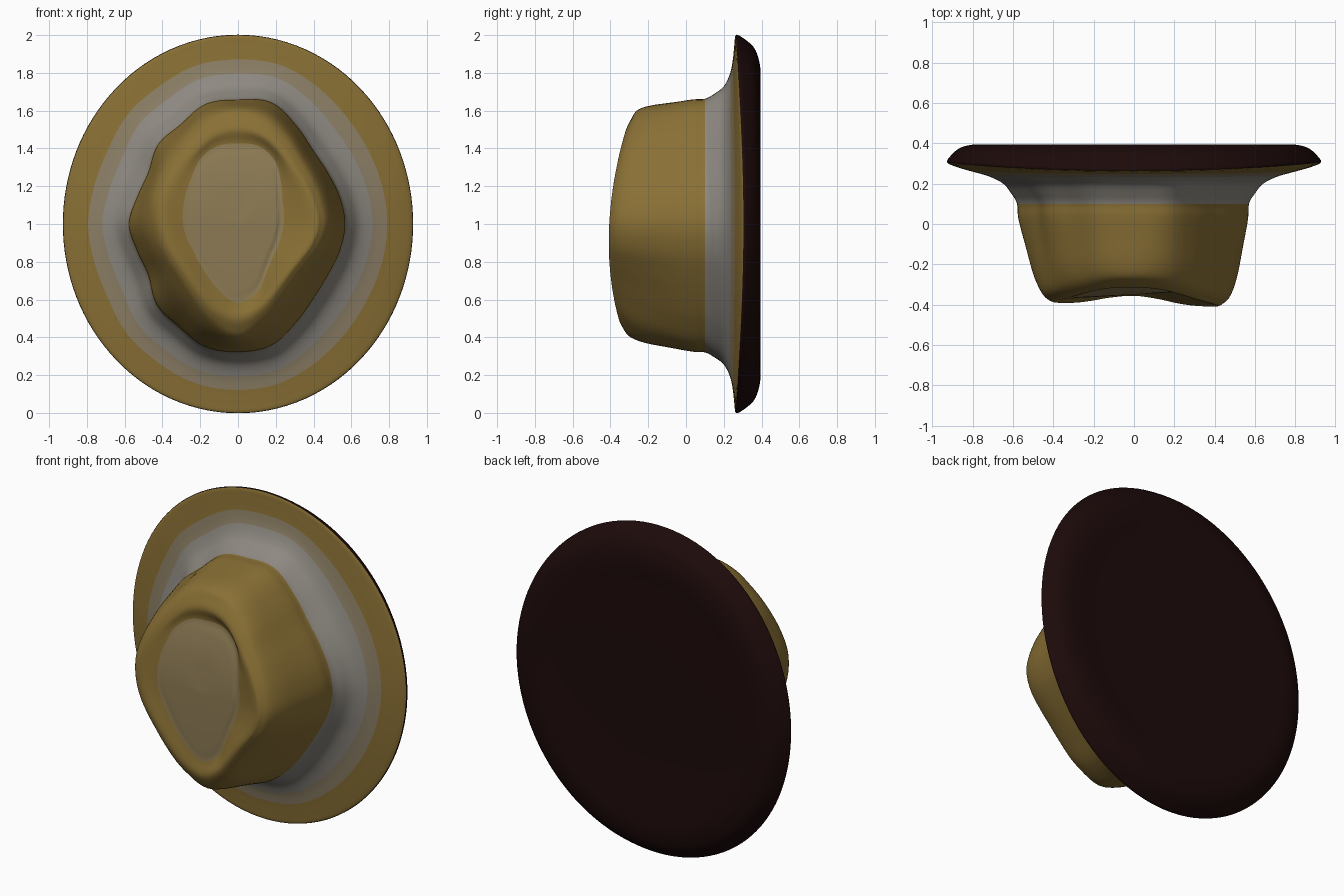
import bpy, bmesh, math
from math import sin, cos, pi

if "Cube" in bpy.data.objects:
    bpy.data.objects.remove(bpy.data.objects["Cube"])

N, SUB = 120, 5

# Outline radii every 15 degrees, seen from the front, starting at +x
BASE = [.57, .56, .55, .56, .61, .67, .66, .66, .61, .60, .55, .555,
        .58, .555, .55, .61, .63, .675, .68, .67, .61, .565, .55, .56]
RIDGE = [.46, .455, .455, .47, .515, .565, .58, .565, .52, .485, .465, .455,
         .44, .425, .415, .425, .465, .53, .575, .52, .45, .415, .415, .44]
PANEL = [.25, .26, .28, .33, .40, .44, .44, .44, .41, .36, .33, .31,
         .30, .29, .285, .30, .33, .38, .43, .39, .31, .265, .25, .245]


def spline(a, b, c, d, t):
    return b + .5*t*(c - a + t*(2*a - 5*b + 4*c - d + t*(3*(b - c) + d - a)))


def radius(table, ang):
    f = ang / (2*pi) * 24
    i = int(f)
    return spline(*[table[(i + k) % 24] for k in (-1, 0, 1, 2)], f - i)


def brim_radius(a):
    return 1 / math.hypot(cos(a)/.925, sin(a))


def crest_y(x, z):
    return -.398 - .02*x + (.22 if z > -.12 else .3) * (z + .12)**2


def floor_y(x, z):
    return -.35 + .06*x + .3*max(z, 0)**2 + .05*min(z, 0)**2


# Ring makers: each returns a function angle -> (radius, depth)
def panel_ring(s):
    def f(a):
        r = s*radius(PANEL, a)
        return r, floor_y(r*cos(a), r*sin(a))
    return f


def crest_ring(s, fr):
    def f(a):
        r = s*radius(RIDGE, a)
        q = min(r, .56)
        return r, .1 + fr*(crest_y(q*cos(a), q*sin(a)) - .1)
    return f


def wall_ring(mix, fr):
    def f(a):
        rb, rr = radius(BASE, a), 1.06*radius(RIDGE, a)
        return rb + mix*(rr - rb), .1 + fr*(crest_y(.45*cos(a), .56*sin(a)) - .1)
    return f


def brim_ring(t, y):
    def f(a):
        rb = radius(BASE, a)
        return rb + t*(brim_radius(a) - rb), y + .04*t**3*cos(a)**2
    return f


def back_ring(s, y, lift):
    return lambda a: (s*brim_radius(a), y + lift*cos(a)**2)


rings = [
    panel_ring(0), panel_ring(.5), panel_ring(.8), panel_ring(.97),           # 0-3
    crest_ring(.86, 1), crest_ring(.96, .98), crest_ring(1.04, .9),           # 4-6
    wall_ring(.72, .72), wall_ring(.36, .42), wall_ring(.06, .15),            # 7-9
    brim_ring(0, .1), brim_ring(.08, .15), brim_ring(.2, .2),                 # 10-12
    brim_ring(.4, .233), brim_ring(.62, .248), brim_ring(.85, .256),          # 13-15
    brim_ring(1, .264),                                                       # 16
    back_ring(.987, .298, .035), back_ring(.94, .355, .018),                  # 17-18
    back_ring(.88, .383, .008), back_ring(.8, .395, 0),
    back_ring(.66, .39, 0), back_ring(.35, .387, 0), back_ring(0, .387, 0)]


def point(ring, a):
    r, y = ring(a)
    return (r*cos(a), y, 1 + r*sin(a))


ANG = [2*pi*j/N for j in range(N)]
ctrl = [[point(r, a) for a in ANG] for r in rings]


def loft(name, first, last, color):
    """Skin the control rings first..last with a smooth surface."""
    rows = []
    for i in range(first, last):
        p = [ctrl[min(max(i + k, 0), len(ctrl) - 1)] for k in (-1, 0, 1, 2)]
        for s in range(SUB + (i == last - 1)):
            rows.append([[spline(p[0][j][c], p[1][j][c], p[2][j][c], p[3][j][c], s/SUB)
                          for c in range(3)] for j in range(N)])
    bm = bmesh.new()
    v = [[bm.verts.new(q) for q in row] for row in rows]
    for u, w in zip(v, v[1:]):
        for j in range(N):
            k = (j + 1) % N
            bm.faces.new((u[j], w[j], w[k], u[k]))
    bmesh.ops.remove_doubles(bm, verts=bm.verts, dist=1e-4)
    for f in bm.faces:
        f.smooth = True
    me = bpy.data.meshes.new(name)
    bm.to_mesh(me)
    bm.free()
    mat = bpy.data.materials.new(name + "_color")
    mat.diffuse_color = (*color, 1)
    mat.use_nodes = True
    mat.node_tree.nodes["Principled BSDF"].inputs["Base Color"].default_value = mat.diffuse_color
    me.materials.append(mat)
    ob = bpy.data.objects.new(name, me)
    bpy.context.collection.objects.link(ob)
    return ob


TAN = (.25, .16, .035)
loft("crown_top_dent", 0, 3, (.27, .20, .09))      # sunken panel in the crown
loft("crown", 3, 10, TAN)                          # ridge and side wall
loft("hat_band", 10, 13, (.27, .25, .22))          # grey flare at the crown base
loft("brim_inner", 13, 14, (.26, .21, .13))        # fade from grey to tan
loft("brim", 14, 16, TAN)                          # outer brim
loft("brim_underside", 16, len(rings) - 1, (.012, .003, .003))  # closed dark back
